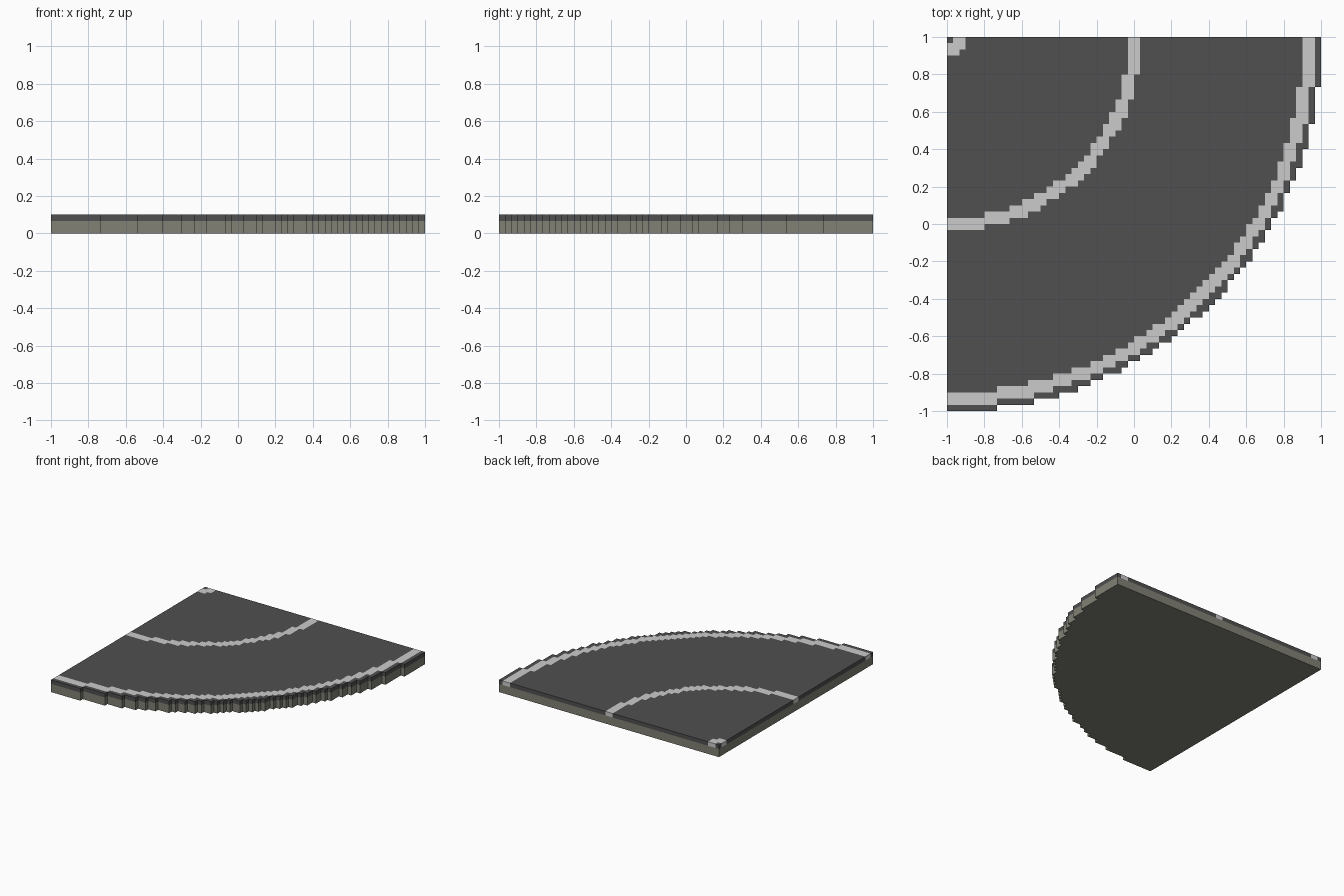
import bpy
import bmesh
import math

if "Cube" in bpy.data.objects:
    bpy.data.objects.remove(bpy.data.objects["Cube"])

N = 60            # cells along the straight sides
S = 2.0 / N       # cell size
R_OUT = N - 0.5   # stepped disc radius, in cells


def material(name, rgb):
    m = bpy.data.materials.new(name)
    m.diffuse_color = (*rgb, 1.0)
    m.use_nodes = True
    m.node_tree.nodes["Principled BSDF"].inputs["Base Color"].default_value = m.diffuse_color
    return m


def radius(i, j):
    return math.hypot(i, j)


def in_disc(i, j):
    return i >= 0 and j >= 0 and radius(i, j) < R_OUT


def is_line(i, j):
    # painted rings two cells wide: outer edge, middle, and inner corner
    r = radius(i, j)
    return any(lo < r < lo + 2 for lo in (0.5, 28.5, 56.5))


def layer(name, mat, rule, z0, z1, top=False, bottom=False):
    """Stepped layer of all disc cells passing the rule; the corner is (-1, 1)."""
    bm = bmesh.new()

    def quad(pts):
        # i runs along +x, j runs along -y
        bm.faces.new([bm.verts.new((-1 + i * S, 1 - j * S, z)) for i, j, z in pts])

    for i in range(N):
        for j in range(N):
            if not (in_disc(i, j) and rule(i, j)):
                continue
            ring = [(i, j), (i, j + 1), (i + 1, j + 1), (i + 1, j)]
            if top:
                quad([(a, b, z1) for a, b in ring])
            if bottom:
                quad([(a, b, z0) for a, b in reversed(ring)])
            # side walls only on the outside of the disc
            for k, (di, dj) in enumerate([(-1, 0), (0, 1), (1, 0), (0, -1)]):
                if not in_disc(i + di, j + dj):
                    a, b = ring[k], ring[(k + 1) % 4]
                    quad([(*a, z0), (*b, z0), (*b, z1), (*a, z1)])
    # merge the cells into large flat faces
    bmesh.ops.remove_doubles(bm, verts=bm.verts, dist=1e-4)
    bmesh.ops.dissolve_limit(bm, angle_limit=0.01, verts=bm.verts, edges=bm.edges)
    me = bpy.data.meshes.new(name)
    bm.to_mesh(me)
    bm.free()
    me.materials.append(mat)
    ob = bpy.data.objects.new(name, me)
    bpy.context.collection.objects.link(ob)
    return ob


stone = material("stone grey", (0.22, 0.22, 0.18))
asphalt = material("asphalt dark grey", (0.08, 0.08, 0.08))
paint = material("line light grey", (0.60, 0.60, 0.60))

# Foundation slab, two cells high
layer("road_base", stone, lambda i, j: True, 0, 2 * S, bottom=True)
# Road surface and flush painted lines, one cell high
layer("road_surface", asphalt, lambda i, j: not is_line(i, j), 2 * S, 3 * S, top=True)
layer("road_lines", paint, is_line, 2 * S, 3 * S, top=True)
